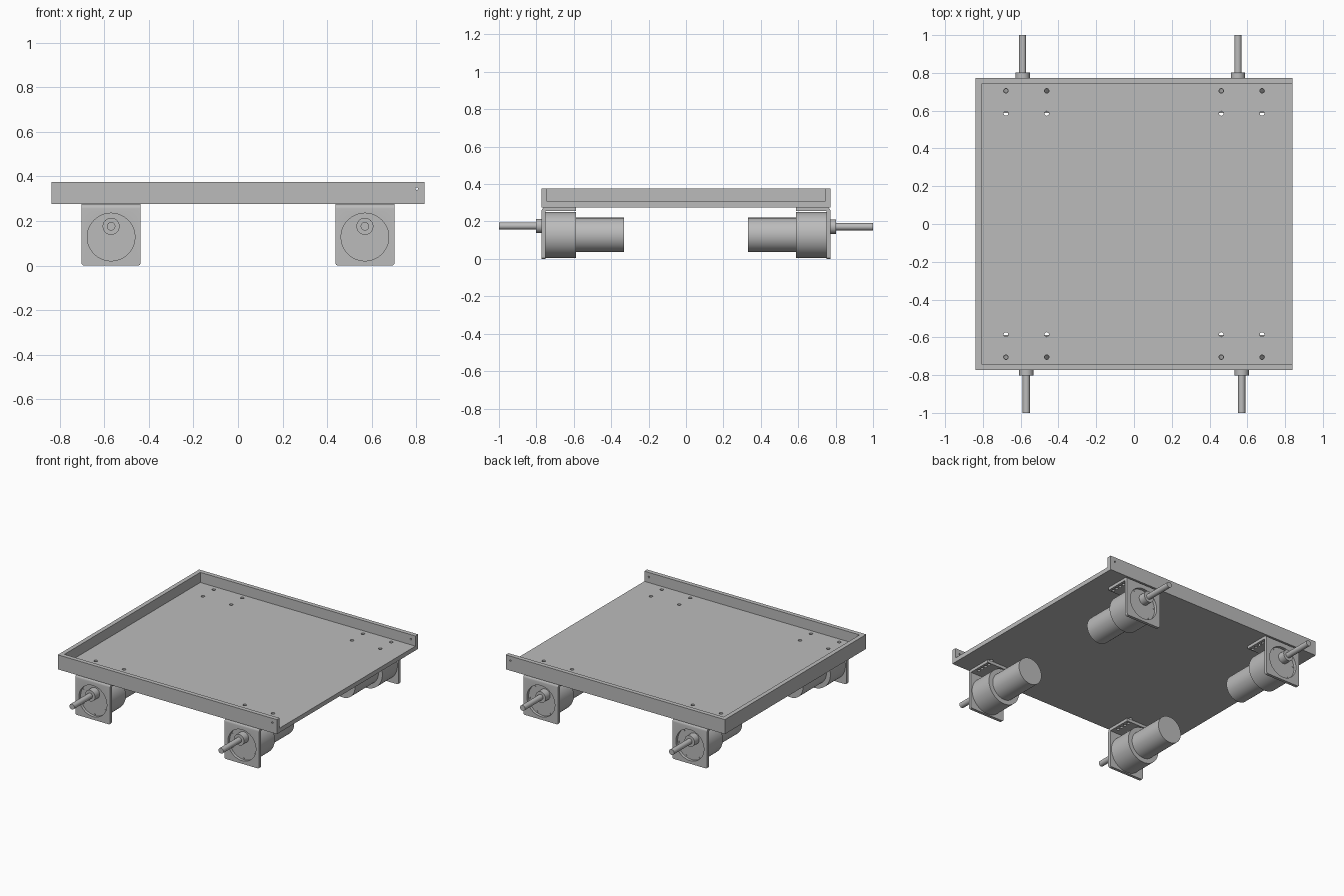
import bpy, bmesh, math
from mathutils import Matrix, Vector

cube = bpy.data.objects.get("Cube")
if cube:
    bpy.data.objects.remove(cube, do_unlink=True)

grey = bpy.data.materials.new("machined grey")
grey.use_nodes = True
grey.diffuse_color = (0.5, 0.5, 0.5, 1)
grey.node_tree.nodes["Principled BSDF"].inputs["Base Color"].default_value = (0.5, 0.5, 0.5, 1)


def add_box(bm, low, high):
    low, high = Vector(low), Vector(high)
    m = Matrix.Translation((low + high) / 2) @ Matrix.Diagonal((*(high - low), 1))
    return bmesh.ops.create_cube(bm, size=1, matrix=m)["verts"]


def add_rod(bm, start, end, radius, sides=48):
    """Cylinder between two points."""
    start, end = Vector(start), Vector(end)
    axis = end - start
    m = Matrix.Translation((start + end) / 2) @ axis.to_track_quat("Z", "Y").to_matrix().to_4x4()
    return bmesh.ops.create_cone(bm, cap_ends=True, segments=sides, radius1=radius,
                                 radius2=radius, depth=axis.length, matrix=m)["verts"]


def finish(name, bm, smooth=True):
    bmesh.ops.recalc_face_normals(bm, faces=bm.faces)
    mesh = bpy.data.meshes.new(name)
    bm.to_mesh(mesh)
    bm.free()
    mesh.materials.append(grey)
    obj = bpy.data.objects.new(name, mesh)
    bpy.context.collection.objects.link(obj)
    if smooth:
        bpy.ops.object.select_all(action="DESELECT")
        obj.select_set(True)
        bpy.context.view_layer.objects.active = obj
        bpy.ops.object.shade_smooth_by_angle(angle=math.radians(30))
    return obj


def cut(obj, bm):
    """Subtract the cutter mesh and bake the result."""
    cutter = finish("cutter", bm, smooth=False)
    cutter.hide_render = True
    mod = obj.modifiers.new("holes", "BOOLEAN")
    mod.operation, mod.solver, mod.object = "DIFFERENCE", "EXACT", cutter
    bpy.context.view_layer.update()
    baked = bpy.data.meshes.new_from_object(obj.evaluated_get(bpy.context.evaluated_depsgraph_get()))
    obj.modifiers.clear()
    obj.data = baked
    bpy.data.objects.remove(cutter, do_unlink=True)


TRAY_X, TRAY_Y, FLOOR, RIM, WALL = 0.838, 0.772, 0.276, 0.376, 0.03
MOTOR_X, AXIS_Z, HALF, PLATE = 0.57, 0.128, 0.133, 0.02
HOLE_X, BOLT_Y = 0.108, (0.705, 0.585)

# Tray: a sheet floor with three walls, open towards +x
bm = bmesh.new()
add_box(bm, (-TRAY_X, -TRAY_Y, FLOOR), (TRAY_X, TRAY_Y, RIM))
tray = finish("tray", bm)
bm = bmesh.new()
add_box(bm, (WALL - TRAY_X, WALL - TRAY_Y, FLOOR + WALL), (1, TRAY_Y - WALL, 0.5))
cut(tray, bm)

# Bolt holes through the floor and pin holes in the wall ends
bm = bmesh.new()
for sy in (-1, 1):
    for mx in (-MOTOR_X, MOTOR_X):
        for dx in (-HOLE_X, HOLE_X):
            for y in BOLT_Y:
                add_rod(bm, (mx + dx, sy * y, 0.2), (mx + dx, sy * y, 0.34), 0.012, 20)
    add_rod(bm, (0.803, sy * 0.7, 0.345), (0.803, sy * 0.8, 0.345), 0.006, 16)
cut(tray, bm)


def drive_unit(label, x, side, roll):
    """Bracket and geared motor; side is the sign of y, roll turns the motor on its axis."""
    def p(dx, y, z):
        return (x + dx, side * y, z)

    def span(*points):
        return [[f(c) for c in zip(*points)] for f in (min, max)]

    def around(radius, angle, y):
        a = angle + roll
        return p(radius * math.sin(a), y, AXIS_Z + radius * math.cos(a))

    # L-shaped bracket: bent profile extruded across x
    bend = 0.02
    profile = [(TRAY_Y, 0), (TRAY_Y, FLOOR - bend)]
    profile += [(TRAY_Y - bend + bend * math.cos(a), FLOOR - bend + bend * math.sin(a))
                for a in (math.pi * i / 12 for i in range(1, 7))]
    profile += [(0.588, FLOOR), (0.588, FLOOR - PLATE),
                (TRAY_Y - PLATE, FLOOR - PLATE), (TRAY_Y - PLATE, 0)]
    bm = bmesh.new()
    face = bm.faces.new([bm.verts.new(p(-HALF, y, z)) for y, z in profile])
    moved = bmesh.ops.extrude_face_region(bm, geom=[face])["geom"]
    bmesh.ops.translate(bm, vec=(2 * HALF, 0, 0),
                        verts=[v for v in moved if isinstance(v, bmesh.types.BMVert)])
    corners = [e for e in bm.edges if all(v.co.z < 0.001 for v in e.verts)
               and abs(e.verts[0].co.y - e.verts[1].co.y) > 0.005]
    bmesh.ops.bevel(bm, geom=corners, offset=0.012, segments=4, profile=0.5, affect="EDGES")
    bracket = finish(label + "_bracket", bm)

    # Round face opening and rows of flange holes
    bm = bmesh.new()
    add_rod(bm, p(0, 0.7, AXIS_Z), p(0, 0.8, AXIS_Z), 0.107, 64)
    for dx in (-HOLE_X, HOLE_X):
        for y in (0.705, 0.672, 0.639, 0.606):
            add_rod(bm, p(dx, y, 0.24), p(dx, y, 0.3), 0.01, 16)
    cut(bracket, bm)

    # Gearbox and motor can
    bm = bmesh.new()
    add_rod(bm, p(0, 0.588, AXIS_Z), p(0, TRAY_Y - PLATE, AXIS_Z), 0.123, 64)
    finish(label + "_gearbox", bm)
    bm = bmesh.new()
    add_rod(bm, p(0, 0.332, AXIS_Z), p(0, 0.59, AXIS_Z), 0.092, 64)
    finish(label + "_motor_can", bm)

    # Off-centre boss and output shaft
    bm = bmesh.new()
    add_rod(bm, around(0.048, 0, 0.75), around(0.048, 0, 0.802), 0.038)
    finish(label + "_shaft_boss", bm)
    bm = bmesh.new()
    add_rod(bm, around(0.048, 0, 0.8), around(0.048, 0, 1), 0.019, 32)
    finish(label + "_output_shaft", bm)

    # Face screws
    bm = bmesh.new()
    for k in range(6):
        angle = k * math.pi / 3
        add_rod(bm, around(0.099, angle, 0.751), around(0.099, angle, 0.756), 0.006, 16)
    finish(label + "_face_screws", bm)


for end, side, roll in (("front", -1, 0), ("back", 1, math.radians(-24))):
    for hand, sx in (("right", -1), ("left", 1)):
        drive_unit(f"{end}_{hand}", sx * MOTOR_X, side, roll)
